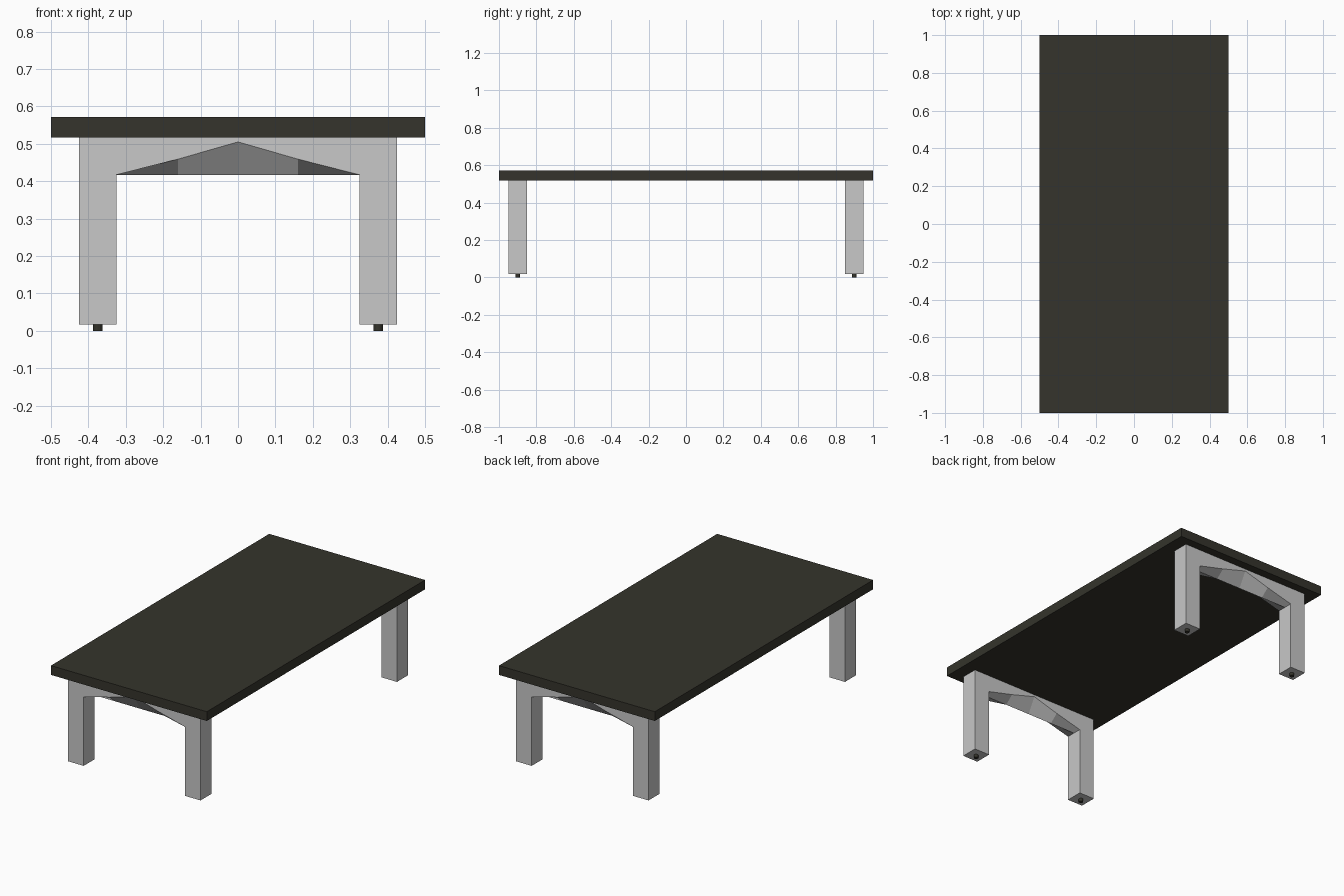
import bpy, bmesh, math
from mathutils import Matrix, Vector

if "Cube" in bpy.data.objects:
    bpy.data.objects.remove(bpy.data.objects["Cube"])


def material(name, rgb):
    m = bpy.data.materials.new(name)
    m.diffuse_color = (*rgb, 1)
    m.use_nodes = True
    m.node_tree.nodes["Principled BSDF"].inputs["Base Color"].default_value = m.diffuse_color
    return m


DARK = material("dark_brown", (0.035, 0.034, 0.025))
GREY = material("light_grey", (0.58, 0.58, 0.58))


def add_box(bm, lo, hi):
    lo, hi = Vector(lo), Vector(hi)
    mat = Matrix.Translation((lo + hi) / 2) @ Matrix.Diagonal((*(hi - lo), 1))
    bmesh.ops.create_cube(bm, size=1, matrix=mat)


def finish(bm, name, mat, y=0):
    bmesh.ops.recalc_face_normals(bm, faces=bm.faces)
    me = bpy.data.meshes.new(name)
    bm.to_mesh(me)
    bm.free()
    me.materials.append(mat)
    ob = bpy.data.objects.new(name, me)
    ob.location.y = y
    bpy.context.collection.objects.link(ob)


FLOOR, TOP, LOW = 0.017, 0.517, 0.417   # leg foot, leg top, rail underside
IN, OUT, D = 0.325, 0.425, 0.05         # leg inner and outer x, half depth

# Table top
bm = bmesh.new()
add_box(bm, (-0.5, -1, TOP), (0.5, 1, 0.571))
finish(bm, "table_top", DARK)

for end, y in (("front", -0.9), ("back", 0.9)):
    # Leg frame: two square legs and a rail with an arched edge
    bm = bmesh.new()
    for s in (-1, 1):
        xs = sorted((s * IN, s * OUT))
        add_box(bm, (xs[0], -D, FLOOR), (xs[1], D, TOP))
    rings = []
    for x, z in ((-IN, LOW), (-0.16, 0.459), (0, 0.505), (0.16, 0.459), (IN, LOW)):
        ring = [(-D, TOP), (D, TOP), (D, z), (0, LOW), (-D, z)]
        rings.append([bm.verts.new((x, a, b)) for a, b in ring])
    for r0, r1 in zip(rings, rings[1:]):
        for i in range(5):
            j = (i + 1) % 5
            bm.faces.new((r0[i], r0[j], r1[j], r1[i]))
    finish(bm, end + "_leg_frame", GREY, y)

    # Small round feet
    for side, x in (("left", -0.375), ("right", 0.375)):
        bm = bmesh.new()
        bmesh.ops.create_cone(bm, cap_ends=True, segments=12, radius1=0.0125,
                              radius2=0.0125, depth=FLOOR,
                              matrix=Matrix.Translation((x, 0, FLOOR / 2)))
        finish(bm, end + "_" + side + "_foot", DARK, y)
